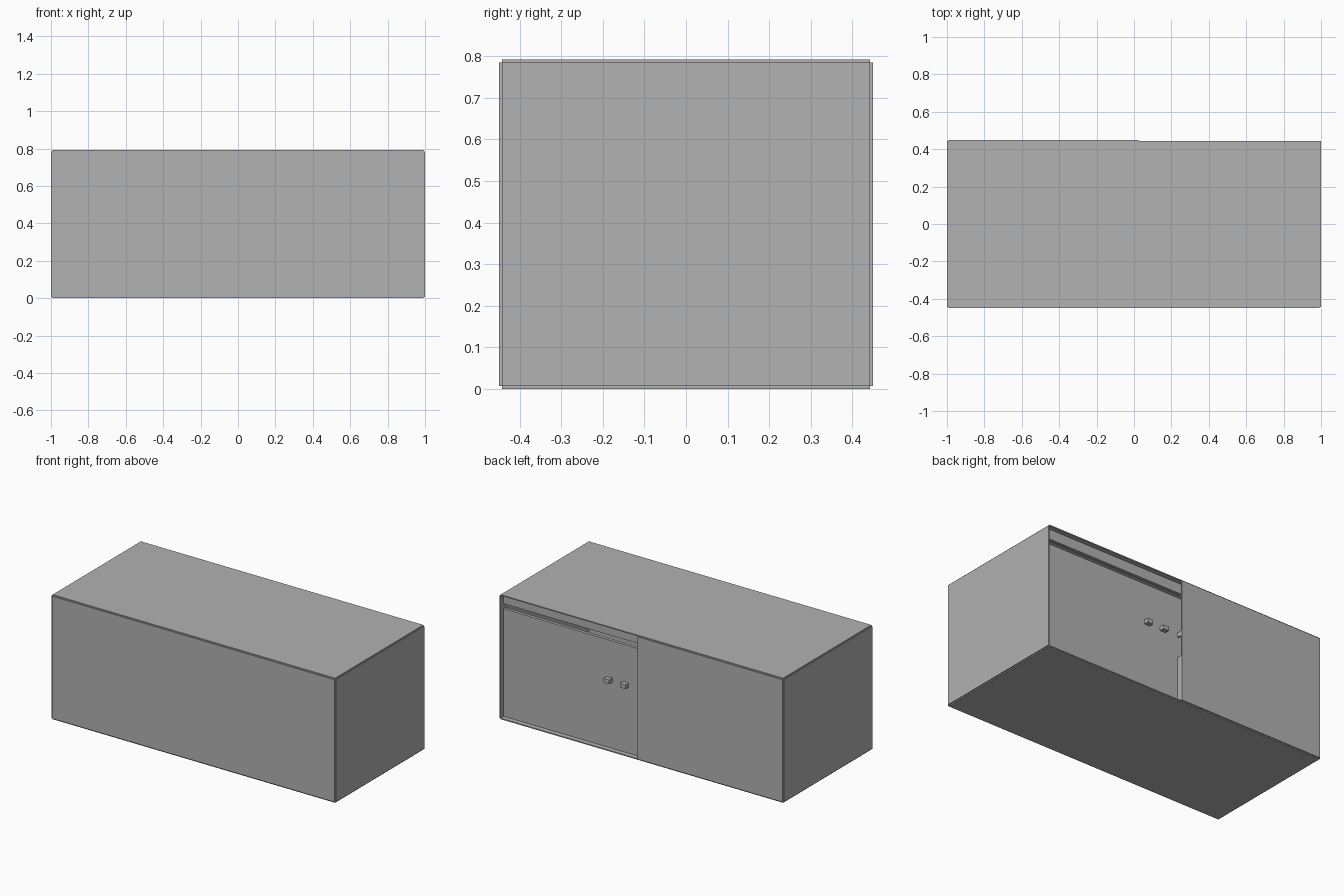
import bpy
import bmesh
from mathutils import Matrix, Vector

default = bpy.data.objects.get("Cube")
if default:
    bpy.data.objects.remove(default, do_unlink=True)

GREY = (0.445, 0.445, 0.445, 1)
grey = bpy.data.materials.new("plain grey")
grey.use_nodes = True
grey.diffuse_color = GREY
grey.node_tree.nodes["Principled BSDF"].inputs["Base Color"].default_value = GREY

W, D, H = 1.0, 0.45, 0.792   # half width, half depth, height
T = 0.007                    # panel thickness
IX, IY, IZ = W - T, D - T, H - T
SPLIT = 0.025                # free edge of the outer back door
DOOR_Y = 0.412               # face of the recessed door


def box(name, x, y, z):
    """Box spanning the given (low, high) pairs."""
    low, high = Vector((x[0], y[0], z[0])), Vector((x[1], y[1], z[1]))
    bm = bmesh.new()
    place = Matrix.Translation((low + high) / 2) @ Matrix.Diagonal((high - low).to_4d())
    bmesh.ops.create_cube(bm, size=1, matrix=place)
    mesh = bpy.data.meshes.new(name)
    bm.to_mesh(mesh)
    bm.free()
    mesh.materials.append(grey)
    obj = bpy.data.objects.new(name, mesh)
    bpy.context.collection.objects.link(obj)
    return obj


# Carcass: thin panels meeting edge to edge, leaving notched corners
box("top_panel", (-IX, IX), (-IY, IY), (IZ, H))
box("bottom_panel", (-IX, IX), (-IY, IY), (0, T))
box("front_panel", (-IX, IX), (-D, -IY), (T, IZ))
box("left_side_panel", (IX, W), (-IY, IY), (T, IZ))
box("right_side_panel", (-W, -IX), (-IY, IY), (T, IZ))

# Back: outer door over one half, recessed door and rail in the other
box("outer_back_door", (-IX, SPLIT), (IY, D), (T, IZ))
box("recessed_back_door", (0, IX), (DOOR_Y - 0.02, DOOR_Y), (T, 0.69))
box("upper_back_rail", (0, IX), (DOOR_Y - 0.02, DOOR_Y), (0.722, IZ))

# Partial divider between the two doors, with a latch at handle height
box("door_divider", (SPLIT - T, SPLIT), (DOOR_Y, IY), (T, 0.30))
box("door_latch", (SPLIT - T, SPLIT), (DOOR_Y, IY), (0.43, 0.46))

# Two small pulls on the recessed door
for name, x in (("outer_pull", 0.25), ("inner_pull", 0.135)):
    box(name, (x - 0.02, x + 0.02), (DOOR_Y, IY), (0.427, 0.453))
